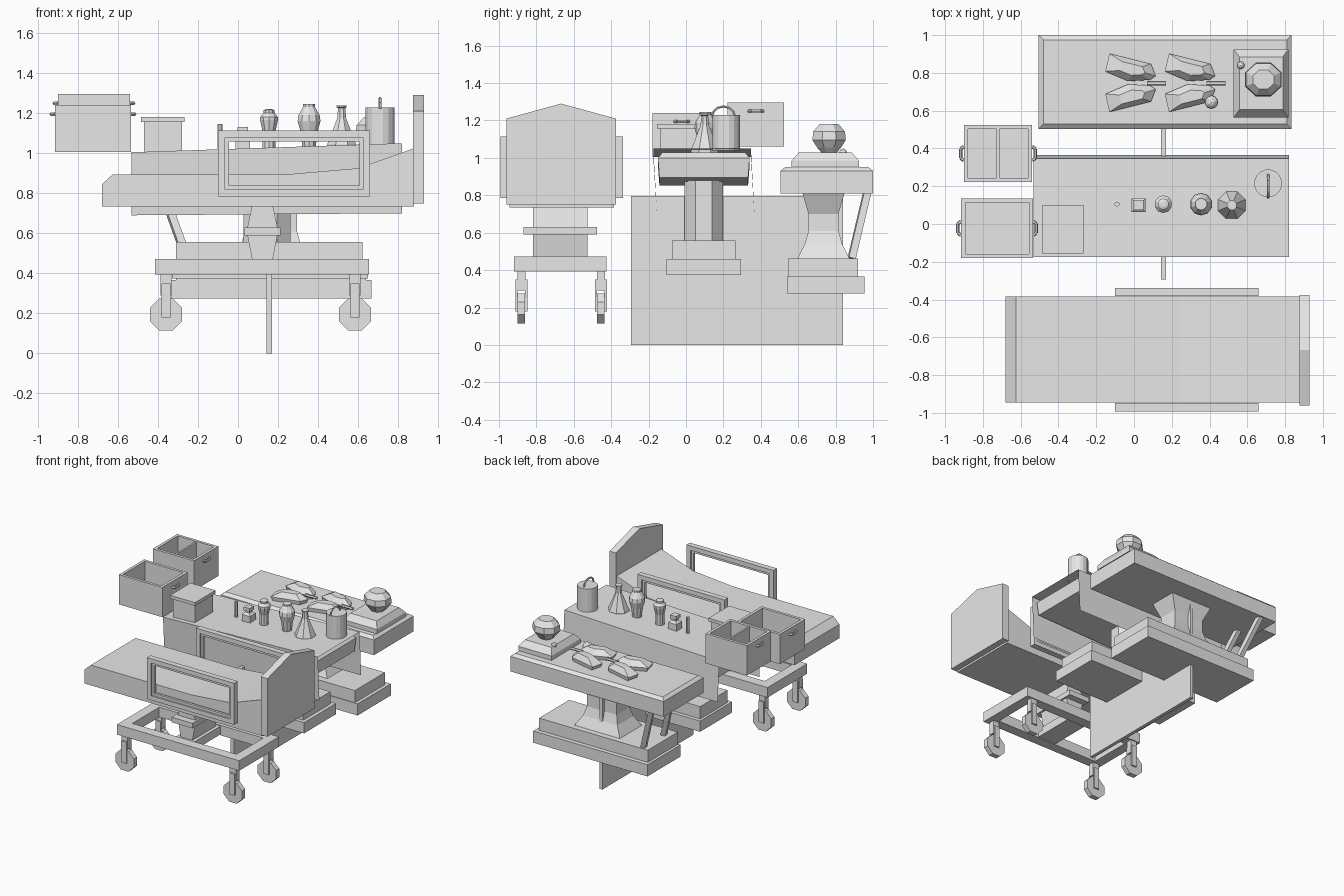
import bpy, bmesh, math
from mathutils import Vector

cube = bpy.data.objects.get("Cube")
if cube:
    bpy.data.objects.remove(cube)

grey = bpy.data.materials.new("plain_grey")
grey.use_nodes = True
grey.diffuse_color = (0.8, 0.8, 0.8, 1)
grey.node_tree.nodes["Principled BSDF"].inputs["Base Color"].default_value = (0.8, 0.8, 0.8, 1)


def finish(name, bm):
    bmesh.ops.recalc_face_normals(bm, faces=bm.faces)
    mesh = bpy.data.meshes.new(name)
    bm.to_mesh(mesh)
    bm.free()
    mesh.materials.append(grey)
    obj = bpy.data.objects.new(name, mesh)
    bpy.context.scene.collection.objects.link(obj)
    return obj


def skin(name, rings):
    """Join closed rings of points and cap both ends."""
    bm = bmesh.new()
    loops = [[bm.verts.new(p) for p in ring] for ring in rings]
    count = len(loops[0])
    for low, high in zip(loops, loops[1:]):
        for i in range(count):
            j = (i + 1) % count
            bm.faces.new((low[i], low[j], high[j], high[i]))
    bm.faces.new(loops[0][::-1])
    bm.faces.new(loops[-1])
    return finish(name, bm)


def stack(name, cx, cy, levels):
    """Rectangular sections given as (z, half width, half depth)."""
    return skin(name, [[(cx - w, cy - d, z), (cx + w, cy - d, z),
                        (cx + w, cy + d, z), (cx - w, cy + d, z)] for z, w, d in levels])


def box(name, x, y, z):
    w, d = (x[1] - x[0]) / 2, (y[1] - y[0]) / 2
    return stack(name, x[0] + w, y[0] + d, [(z[0], w, d), (z[1], w, d)])


def prism(name, outline, axis, low, high):
    def place(a, b, t):
        return {"x": (t, a, b), "y": (a, t, b), "z": (a, b, t)}[axis]
    return skin(name, [[place(a, b, t) for a, b in outline] for t in (low, high)])


def lathe(name, cx, cy, profile, sides=8, stretch=1):
    """Turned shape from (radius, z) pairs."""
    turn = [math.tau * (i + 0.5) / sides for i in range(sides)]
    return skin(name, [[(cx + r * math.cos(t), cy + r * stretch * math.sin(t), z)
                        for t in turn] for r, z in profile])


def rod(name, start, end, radius, sides=6):
    start, end = Vector(start), Vector(end)
    q = (end - start).to_track_quat("Z", "Y")
    ring = [q @ Vector((radius * math.cos(math.tau * i / sides),
                        radius * math.sin(math.tau * i / sides), 0)) for i in range(sides)]
    return skin(name, [[p + v for v in ring] for p in (start, end)])


def frame(name, x, y, z, width, upright):
    """Four bars round an opening, lying flat or standing upright."""
    for side, a in (("left", (x[1] - width, x[1])), ("right", (x[0], x[0] + width))):
        box(f"{name}_{side}_bar", a, y, z)
    inner = (x[0] + width, x[1] - width)
    if upright:
        box(f"{name}_top_bar", inner, y, (z[1] - width, z[1]))
        box(f"{name}_bottom_bar", inner, y, (z[0], z[0] + width))
    else:
        box(f"{name}_back_bar", inner, (y[1] - width, y[1]), z)
        box(f"{name}_front_bar", inner, (y[0], y[0] + width), z)


# Bed: mattress, headboard and side rails
prism("mattress", [(-0.68, 0.735), (0.88, 0.735), (0.88, 1.025), (0.6, 0.925),
                   (0.25, 0.895), (-0.625, 0.895), (-0.68, 0.845)], "y", -0.945, -0.385)
prism("headboard", [(-0.96, 0.75), (-0.375, 0.75), (-0.375, 1.21), (-0.668, 1.29),
                    (-0.96, 1.21)], "x", 0.875, 0.93)
for side, y in (("right", -0.97), ("left", -0.36)):
    frame(f"{side}_rail", (-0.1, 0.66), (y - 0.022, y + 0.022), (0.785, 1.113), 0.035, True)
    frame(f"{side}_rail_lip", (-0.066, 0.626), (y - 0.01, y + 0.01), (0.819, 1.079), 0.02, True)

# Bed pedestal and wheeled base
stack("bed_neck", 0.122, -0.672, [(0.63, 0.075, 0.145), (0.735, 0.053, 0.145)])
box("bed_collar", (0.03, 0.212), (-0.87, -0.475), (0.59, 0.63))
stack("bed_foot", 0.122, -0.672, [(0.46, 0.05, 0.145), (0.59, 0.075, 0.145)])
frame("bed_base", (-0.415, 0.655), (-0.92, -0.425), (0.393, 0.472), 0.08, False)
box("bed_crossbar", (0.04, 0.2), (-0.84, -0.505), (0.4, 0.465))
for x in (-0.36, 0.585):
    for y in (-0.88, -0.455):
        octagon = [(x + 0.087 * math.cos(math.tau * (i + 0.5) / 8),
                    0.195 + 0.087 * math.sin(math.tau * (i + 0.5) / 8)) for i in range(8)]
        prism("caster_wheel", octagon, "y", y - 0.02, y + 0.02)
        box("caster_stem", (x - 0.027, x + 0.027), (y - 0.022, y + 0.022), (0.29, 0.395))
        for s in (-1, 1):
            box("caster_fork", (x - 0.022, x + 0.022),
                sorted((y + s * 0.02, y + s * 0.032)), (0.18, 0.35))

# Middle table: sloping slab, cloth, column and stepped base
slab = stack("middle_slab", 0.145, 0.095, [(0.895, 0.64, 0.237), (1.0, 0.65, 0.245),
                                           (1.03, 0.62, 0.222)])
for v in slab.data.vertices:
    v.co.z += 0.033 * (v.co.x - 0.82)
bm = bmesh.new()
ends = [[bm.verts.new((x, y, z)) for y, z in ((-0.155, hem), (-0.175, top), (0.347, top), (0.366, hem))]
        for x, top, hem in ((-0.533, 1.005, 0.69), (0.82, 1.05, 0.7))]
for i in range(3):
    bm.faces.new((ends[0][i], ends[1][i], ends[1][i + 1], ends[0][i + 1]))
finish("table_cloth", bm)
lathe("middle_column", 0.145, 0.095, [(0.128, 0.55), (0.128, 0.9)], 8, 0.88)
box("middle_base_top", (-0.31, 0.622), (-0.075, 0.265), (0.46, 0.557))
box("middle_base_bottom", (-0.33, 0.65), (-0.105, 0.295), (0.375, 0.46))

# Back table: slab, waisted pedestal, braces and stepped base
stack("back_slab", 0.165, 0.752, [(0.81, 0.67, 0.248), (0.93, 0.67, 0.248), (0.95, 0.645, 0.223)])
stack("back_pedestal", 0.165, 0.735, [(0.46, 0.2, 0.14), (0.54, 0.15, 0.1), (0.61, 0.13, 0.08),
                                     (0.7, 0.13, 0.08), (0.81, 0.18, 0.112)])
box("back_base_top", (-0.31, 0.64), (0.545, 0.92), (0.365, 0.463))
box("back_base_bottom", (-0.332, 0.667), (0.54, 0.955), (0.275, 0.367))
for y in (0.97, 0.72):
    rod("back_brace", (-0.38, y, 0.82), (-0.25, y - 0.085, 0.46), 0.027, 4)

# Upright panel passing between the tables
box("centre_panel", (0.143, 0.17), (-0.295, 0.84), (0, 0.797))


# Open crates with grip handles
def crate(name, x, y, z, grip):
    frame(name, x, y, z, 0.022, False)
    box(f"{name}_floor", x, y, (z[0], z[0] + 0.02))
    middle = sum(y) / 2
    for s, wall in ((-1, x[0]), (1, x[1])):
        tip = wall + s * 0.018
        ends = ((wall, middle - 0.038), (tip, middle - 0.024),
                (tip, middle + 0.024), (wall, middle + 0.038))
        for a, b in zip(ends, ends[1:]):
            rod(f"{name}_handle", (*a, grip), (*b, grip), 0.009)


crate("front_crate", (-0.915, -0.535), (-0.18, 0.135), (1.005, 1.24), 1.195)
crate("back_crate", (-0.9, -0.54), (0.222, 0.525), (1.06, 1.295), 1.25)
box("crate_divider", (-0.727, -0.713), (0.235, 0.515), (1.07, 1.29))

# Lidded box on the middle table
box("small_box", (-0.47, -0.28), (-0.138, 0.085), (1.005, 1.157))
box("small_box_lid", (-0.485, -0.267), (-0.155, 0.1), (1.157, 1.182))

# Bottles on the middle table
lathe("vial", -0.09, 0.105, [(0.013, 1.02), (0.013, 1.145)])
stack("ink_bottle", 0.024, 0.1, [(1.02, 0.036, 0.036), (1.075, 0.036, 0.036), (1.09, 0.018, 0.018),
                                 (1.105, 0.018, 0.018), (1.105, 0.026, 0.026), (1.132, 0.026, 0.026)])
lathe("jar", 0.155, 0.105, [(0.034, 1.02), (0.034, 1.11), (0.047, 1.165), (0.047, 1.18),
                            (0.03, 1.2), (0.03, 1.215), (0.015, 1.22)], 10)
lathe("vase", 0.355, 0.105, [(0.035, 1.03), (0.045, 1.11), (0.06, 1.16), (0.056, 1.19),
                             (0.032, 1.23), (0.032, 1.245)], 10)
lathe("flask", 0.518, 0.1, [(0.078, 1.03), (0.078, 1.045), (0.024, 1.175), (0.02, 1.225),
                            (0.027, 1.23), (0.027, 1.238)])
lathe("canister", 0.71, 0.215, [(0.074, 1.04), (0.074, 1.228)], 16)
arch = [(0.71, 0.2 - 0.06 * math.cos(math.pi * i / 6), 1.225 + 0.05 * math.sin(math.pi * i / 6))
        for i in range(7)]
for a, b in zip(arch, arch[1:]):
    rod("canister_handle", a, b, 0.007)

# Winged shapes on the back table
lobe = [(-0.13, 0.155), (0.09, 0.1), (0.115, 0.035), (0.085, 0.015), (-0.03, 0.008), (-0.152, 0.06)]
for cx in (0, 0.315):
    for s in (-1, 1):
        rings = []
        for z, k in ((0.95, 0.9), (0.98, 1), (1.02, 0.5)):
            rings.append([(cx + a * k, 0.748 + s * (0.07 + (b - 0.07) * k), z) for a, b in lobe])
        skin("winged_lobe", rings)
    rod("lobe_stem", (cx + 0.07, 0.745, 0.99), (cx + 0.17, 0.745, 0.99), 0.011)

# Cushion with faceted head, and loose balls
stack("cushion", 0.673, 0.745, [(0.95, 0.145, 0.18), (0.985, 0.145, 0.18), (1.03, 0.115, 0.14)])
lathe("faceted_head", 0.685, 0.765, [(0.05, 1.03), (0.075, 1.055), (0.105, 1.095), (0.1, 1.14),
                                     (0.06, 1.18)], 8, 0.92)
for x, y, z, r in ((0.41, 0.645, 0.985, 0.036), (0.565, 0.84, 1.03, 0.02)):
    bm = bmesh.new()
    bmesh.ops.create_icosphere(bm, subdivisions=2, radius=r)
    bmesh.ops.translate(bm, verts=bm.verts, vec=(x, y, z))
    finish("loose_ball", bm)
